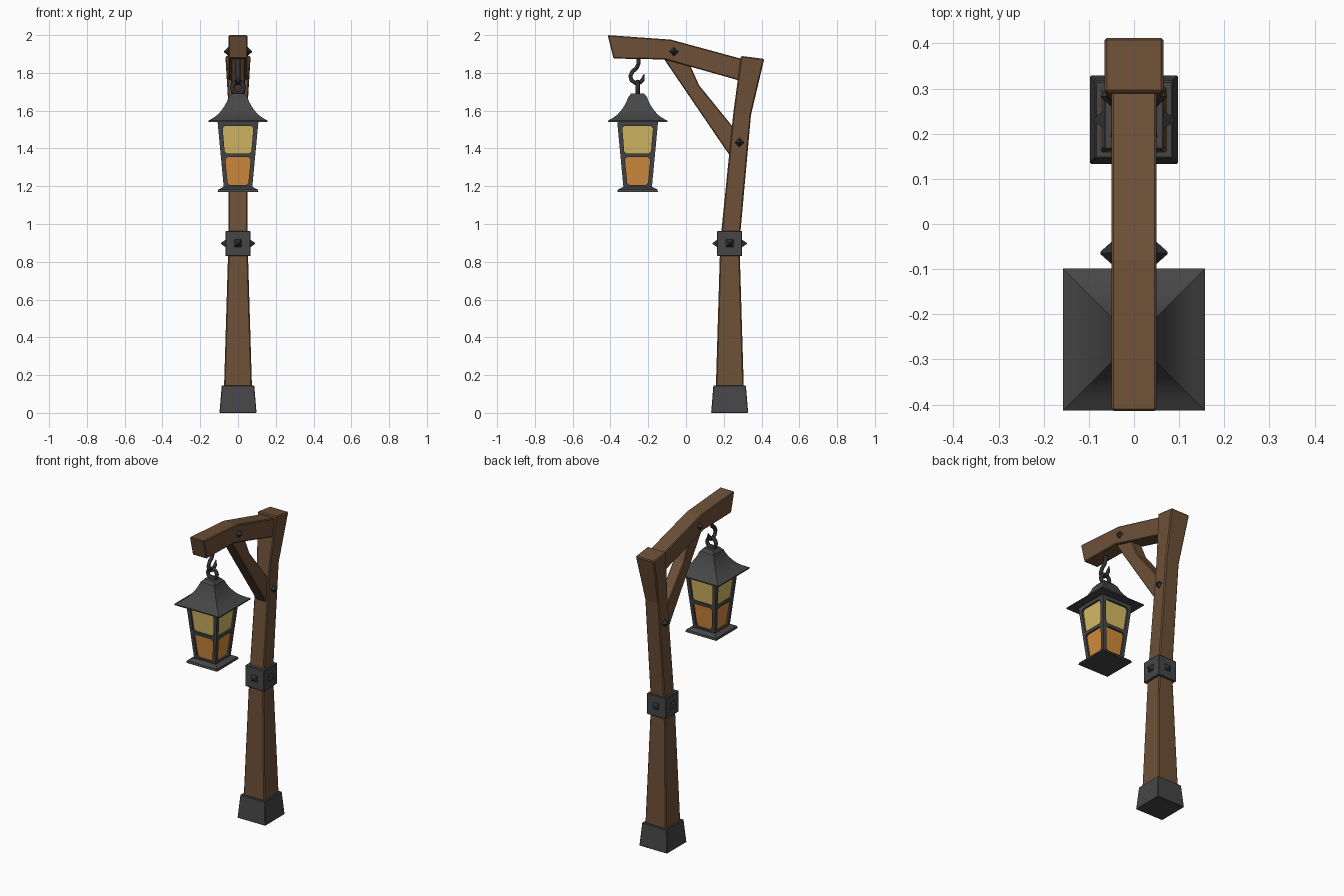
import bpy, bmesh, math
from mathutils import Vector, Matrix

if "Cube" in bpy.data.objects:
    bpy.data.objects.remove(bpy.data.objects["Cube"])


def srgb(r, g, b):
    f = lambda c: c / 12.92 if c <= 0.04045 else ((c + 0.055) / 1.055) ** 2.4
    return (f(r / 255), f(g / 255), f(b / 255), 1)


def material(name, *rgb):
    m = bpy.data.materials.new(name)
    m.diffuse_color = srgb(*rgb)
    m.use_nodes = True
    m.node_tree.nodes["Principled BSDF"].inputs["Base Color"].default_value = m.diffuse_color
    return m


WOOD = material("brown wood", 109, 80, 55)
IRON = material("grey iron", 70, 70, 71)
DARK = material("dark iron", 48, 49, 51)
YELLOW = material("yellow glass", 213, 187, 100)
ORANGE = material("orange glass", 211, 140, 60)


def finish(name, bm, mats, smooth=None, bevel=0):
    bmesh.ops.recalc_face_normals(bm, faces=bm.faces[:])
    me = bpy.data.meshes.new(name)
    bm.to_mesh(me)
    bm.free()
    for m in mats:
        me.materials.append(m)
    if smooth:
        me.shade_smooth()
        me.set_sharp_from_angle(angle=math.radians(smooth))
    ob = bpy.data.objects.new(name, me)
    bpy.context.collection.objects.link(ob)
    if bevel:
        b = ob.modifiers.new("bevel", "BEVEL")
        b.width, b.segments = bevel, 1
        b.limit_method, b.angle_limit = "ANGLE", math.radians(40)
    return ob


def loft(name, sections, mat, bevel=0, smooth=None):
    """Sections are (near edge yz, far edge yz, half width in x)."""
    bm = bmesh.new()
    rings = [[bm.verts.new(p) for p in ((-h, *a), (h, *a), (h, *b), (-h, *b))]
             for a, b, h in sections]
    for r, s in zip(rings, rings[1:]):
        for i in range(4):
            j = (i + 1) % 4
            bm.faces.new((r[i], r[j], s[j], s[i]))
    bm.faces.new(rings[0])
    bm.faces.new(rings[-1])
    return finish(name, bm, [mat], smooth, bevel)


def square_stack(name, cy, profile, mat, bevel=0, smooth=None):
    """Square sections (z, half size) stacked on one vertical axis."""
    return loft(name, [((cy - h, z), (cy + h, z), h) for z, h in profile], mat, bevel, smooth)


def stud(name, pos, direction, radius, depth, turn=0):
    bm = bmesh.new()
    d = Vector(direction)
    rot = d.to_track_quat("Z", "Y").to_matrix().to_4x4()
    mat = (Matrix.Translation(Vector(pos) + d * (depth / 2 - 0.003)) @ rot
           @ Matrix.Rotation(math.radians(turn), 4, "Z"))
    bmesh.ops.create_cone(bm, cap_ends=True, segments=4, radius1=radius,
                          radius2=0.003, depth=depth, matrix=mat)
    finish(name, bm, [DARK])


POST_Y, LAMP_Y = 0.231, -0.256

# Wooden post, beam and brace
loft("post", [((.157, .1), (.307, .1), .075), ((.181, .9), (.283, .9), .051),
              ((.251, 1.592), (.344, 1.577), .048), ((.291, 1.89), (.414, 1.874), .066)],
     WOOD, .006)
loft("beam", [((-.384, 1.876), (-.415, 2.0), .05), ((-.112, 1.871), (-.08, 1.976), .05),
              ((.31, 1.752), (.34, 1.862), .05)], WOOD, .005)
loft("brace", [((-.127, 1.889), (-.005, 1.9), .036), ((-.005, 1.709), (.069, 1.735), .036),
               ((.25, 1.335), (.279, 1.476), .036)], WOOD, .005)

# Iron foot and band
square_stack("foot", POST_Y, [(0, .098), (.145, .086)], IRON, .003)
square_stack("band", POST_Y, [(.83, .066), (.963, .066)], IRON, .003)

# Pointed studs on band, beam and post
for i, d in enumerate([(1, 0, 0), (-1, 0, 0), (0, 1, 0), (0, -1, 0)]):
    stud(f"band_stud_{i + 1}", Vector((0, POST_Y, .897)) + Vector(d) * .066, d, .031, .028, 45)
for side, s in (("right", 1), ("left", -1)):
    stud(f"beam_stud_{side}", (s * .05, -.064, 1.913), (s, 0, 0), .027, .027)
    stud(f"post_stud_{side}", (s * .049, .283, 1.432), (s, 0, 0), .027, .027)

# Lantern roof, cap and base
square_stack("lantern_roof", LAMP_Y, [(1.54, .157), (1.547, .157), (1.562, .13), (1.58, .106),
             (1.602, .087), (1.625, .071), (1.65, .058), (1.674, .049)], IRON, smooth=30)
square_stack("roof_cap", LAMP_Y, [(1.672, .049), (1.692, .033)], IRON)
square_stack("lantern_base", LAMP_Y, [(1.169, .108), (1.182, .105), (1.195, .08)], IRON)

# Lantern body: four tapered sides, two recessed panes with clipped corners each
bm = bmesh.new()
half = lambda z: .075 + (z - 1.19) / .35 * .033
tiers = [(1.19, 1.363, 1.206, 1.354, .055, .067, 1), (1.363, 1.54, 1.373, 1.520, .071, .081, 2)]
for k in range(4):
    rot = Matrix.Translation((0, LAMP_Y, 0)) @ Matrix.Rotation(k * math.pi / 2, 4, "Z")
    V = lambda x, z, deep=0: bm.verts.new(rot @ Vector((x, -half(z) + deep, z)))
    for z0, z1, p0, p1, w0, w1, mat in tiers:
        outer = [V(-half(z0), z0), V(half(z0), z0), V(half(z1), z1), V(-half(z1), z1)]
        c = .012
        shape = [(-w0, p0 + c), (-w0 + c, p0), (w0 - c, p0), (w0, p0 + c),
                 (w1, p1 - c), (w1 - c, p1), (-w1 + c, p1), (-w1, p1 - c)]
        rim = [V(x, z) for x, z in shape]
        deep = [V(x, z, .011) for x, z in shape]
        for i in range(4):
            a, b, n = rim[2 * i], rim[2 * i + 1], rim[(2 * i + 2) % 8]
            bm.faces.new((outer[i], b, a))
            bm.faces.new((outer[i], outer[(i + 1) % 4], n, b))
        for i in range(8):
            j = (i + 1) % 8
            bm.faces.new((rim[i], rim[j], deep[j], deep[i]))
        bm.faces.new(deep).material_index = mat
bmesh.ops.remove_doubles(bm, verts=bm.verts[:], dist=1e-5)
finish("lantern_body", bm, [IRON, ORANGE, YELLOW])

# Hook bent in the side plane, with a pointed tip
cu = bpy.data.curves.new("hook", "CURVE")
cu.dimensions = "3D"
cu.bevel_depth, cu.bevel_resolution, cu.use_fill_caps = .0125, 1, True
path = [(-.253, 1.90), (-.251, 1.85), (-.262, 1.825), (-.283, 1.808), (-.295, 1.783),
        (-.288, 1.76), (-.267, 1.746), (-.243, 1.75), (-.228, 1.766), (-.221, 1.795)]
sp = cu.splines.new("POLY")
sp.points.add(len(path) - 1)
for i, (p, (y, z)) in enumerate(zip(sp.points, path)):
    p.co = (0, y, z, 1)
    p.radius = .15 if i == len(path) - 1 else 1
cu.materials.append(DARK)
bpy.context.collection.objects.link(bpy.data.objects.new("hook", cu))

# Ring on top of the lantern
bpy.ops.mesh.primitive_torus_add(location=(0, LAMP_Y, 1.722), rotation=(math.pi / 2, 0, 0),
                                 major_radius=.031, minor_radius=.0115,
                                 major_segments=16, minor_segments=8)
ring = bpy.context.object
ring.name = "lantern_ring"
ring.data.materials.append(DARK)
ring.data.shade_smooth()
